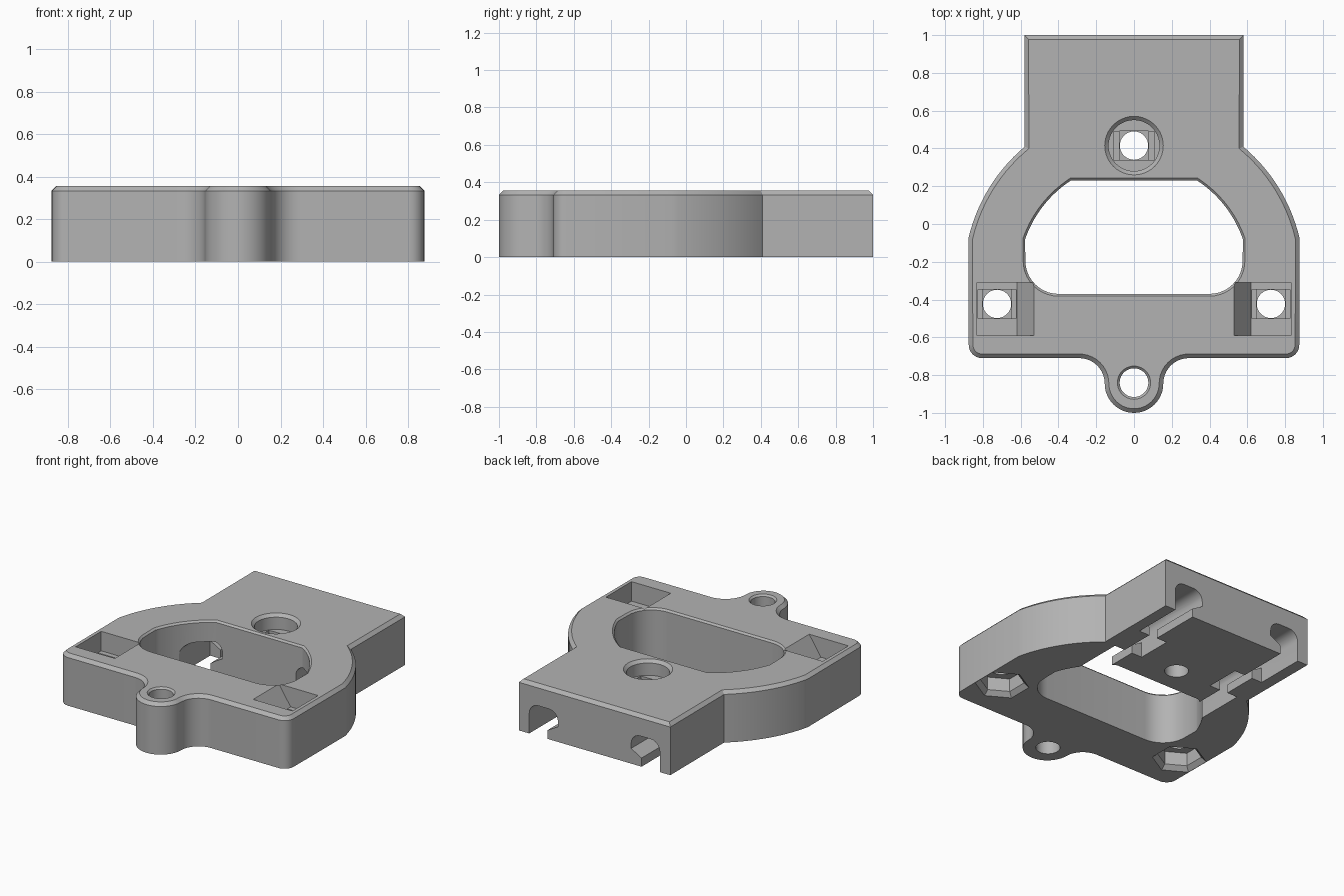
import bpy, bmesh
from math import cos, sin, radians, pi
from mathutils import Vector

if "Cube" in bpy.data.objects:
    bpy.data.objects.remove(bpy.data.objects["Cube"])

H = 0.355          # plate height
BIG = 0.1          # cutter overshoot

grey = bpy.data.materials.new("plain_grey")
grey.use_nodes = True
grey.diffuse_color = (0.45, 0.45, 0.45, 1)
grey.node_tree.nodes["Principled BSDF"].inputs["Base Color"].default_value = (0.45, 0.45, 0.45, 1)


def arc(cx, cy, r, a0, a1, n):
    angles = [radians(a0 + (a1 - a0) * i / n) for i in range(n + 1)]
    return [(cx + r * cos(a), cy + r * sin(a)) for a in angles]


def circle(cx, cy, r, n=40, turn=0):
    return arc(cx, cy, r, turn, turn + 360, n)[:-1]


def rect(x0, x1, y0, y1):
    return [(x0, y0), (x1, y0), (x1, y1), (x0, y1)]


def mirrored(half):
    """Close a right-hand half outline with its mirror image."""
    pts = []
    for p in half + [(-x, y) for x, y in reversed(half)]:
        if not pts or (Vector(p) - Vector(pts[-1])).length > 1e-4:
            pts.append(p)
    if (Vector(pts[0]) - Vector(pts[-1])).length < 1e-4:
        pts.pop()
    return pts


def grow(pts, d):
    """Offset a counter-clockwise outline outward by d with mitred corners."""
    out = []
    for i, p in enumerate(pts):
        p = Vector(p)
        a = (p - Vector(pts[i - 1])).normalized()
        b = (Vector(pts[(i + 1) % len(pts)]) - p).normalized()
        na, nb = Vector((a.y, -a.x)), Vector((b.y, -b.x))
        out.append(tuple(p + (na + nb) * d / (1 + na.dot(nb))))
    return out


def loft(name, pts, layers, along_y=False):
    """Stack outlines at (level, offset) along z, or along y for side profiles."""
    bm = bmesh.new()
    rings = []
    for level, off in layers:
        ring = grow(pts, off) if off else pts
        rings.append([bm.verts.new((u, level, v) if along_y else (u, v, level)) for u, v in ring])
    n = len(pts)
    for lo, hi in zip(rings, rings[1:]):
        for i in range(n):
            j = (i + 1) % n
            bm.faces.new((lo[i], lo[j], hi[j], hi[i]))
    bm.faces.new(rings[0][::-1])
    bm.faces.new(rings[-1])
    bmesh.ops.recalc_face_normals(bm, faces=bm.faces)
    mesh = bpy.data.meshes.new(name)
    bm.to_mesh(mesh)
    bm.free()
    obj = bpy.data.objects.new(name, mesh)
    bpy.context.collection.objects.link(obj)
    return obj


# Main plate with a chamfered top edge
outline = mirrored(
    arc(0, -0.845, 0.155, -90, 0, 12)
    + arc(0.29, -0.845, 0.135, 180, 90, 10)
    + arc(0.805, -0.64, 0.07, -90, 0, 8)
    + arc(0, -0.28, 0.9, 12.9, 50, 14)
    + [(0.58, 1.0)])
plate = loft("mounting_plate", outline, [(0, 0), (H - 0.022, 0), (H, -0.022)])
plate.data.materials.append(grey)

cutters = []


def cut(*args, **kw):
    obj = loft("cutter", *args, **kw)
    obj.hide_render = True
    cutters.append(obj)


def through(pts, chamfer):
    cut(pts, [(-BIG, 0), (H - chamfer, 0), (H + 0.02, chamfer + 0.02)])


# Central window
window = mirrored(arc(0.4, -0.195, 0.175, -90, 0, 10) + arc(0, -0.28, 0.61, 19, 57, 14))
through(window, 0.012)

# Nose hole
through(circle(0, -0.84, 0.076), 0.012)

# Counterbored screw hole with stepped floor
cy = 0.415
cut(circle(0, cy, 0.135), [(0.25, 0), (H - 0.02, 0), (H + 0.02, 0.04)])
cut(rect(-0.108, 0.108, cy - 0.076, cy + 0.076), [(0.23, 0), (0.27, 0)])
cut(rect(-0.077, 0.077, cy - 0.0765, cy + 0.0765), [(0.21, 0), (0.26, 0)])
cut(circle(0, cy, 0.075), [(-BIG, 0), (0.27, 0)])


def groove_profile(side, flip):
    """Rod channel with an offset mouth; flip swaps the side of the lip."""
    local = [(-0.03, -BIG), (0.11, -BIG)]
    local += arc(0.04, 0.14, 0.07, 0, 90, 6) + arc(-0.04, 0.14, 0.07, 90, 180, 6)
    local += [(-0.11, 0.105), (-0.03, 0.06)]
    f = -1 if flip else 1
    return [(side * (0.39 + f * x), z) for x, z in local]


for s in (-1, 1):
    # Rod channels with alternating snap lips
    for y0, y1, flip in ((0.04, 0.41, False), (0.409, 0.651, True), (0.65, 1.1, False)):
        cut(groove_profile(s, flip), [(y0, 0), (y1, 0)], along_y=True)

    # Ramped top pocket with stepped floor
    ramp = [(0.53, H + BIG), (0.53, H), (0.62, 0.22), (0.83, 0.22), (0.83, H + BIG)]
    cut([(s * x, z) for x, z in ramp], [(-0.59, 0), (-0.31, 0)], along_y=True)
    cx, cy = s * 0.725, -0.423
    cut(rect(cx - 0.1, cx + 0.1, cy - 0.077, cy + 0.077), [(0.2, 0), (0.24, 0)])
    cut(rect(cx - 0.0775, cx + 0.0775, cy - 0.0775, cy + 0.0775), [(0.18, 0), (0.23, 0)])

    # Screw hole and flared nut pocket underneath
    cut(circle(cx, cy, 0.075), [(-BIG, 0), (0.25, 0)])
    cut(circle(cx, cy, 0.14, 6, 30), [(-0.02, 0.045), (0.03, 0), (0.12, 0)])

# Apply all cuts, then drop the cutters
for c in cutters:
    mod = plate.modifiers.new("cut", 'BOOLEAN')
    mod.operation = 'DIFFERENCE'
    mod.solver = 'EXACT'
    mod.object = c
deps = bpy.context.evaluated_depsgraph_get()
result = bpy.data.meshes.new_from_object(plate.evaluated_get(deps))
plate.modifiers.clear()
plate.data = result
plate.data.materials.clear()
plate.data.materials.append(grey)
for p in plate.data.polygons:
    p.material_index = 0
for c in cutters:
    bpy.data.objects.remove(c)

bpy.ops.object.select_all(action='DESELECT')
plate.select_set(True)
bpy.context.view_layer.objects.active = plate
bpy.ops.object.shade_smooth_by_angle(angle=radians(25))
